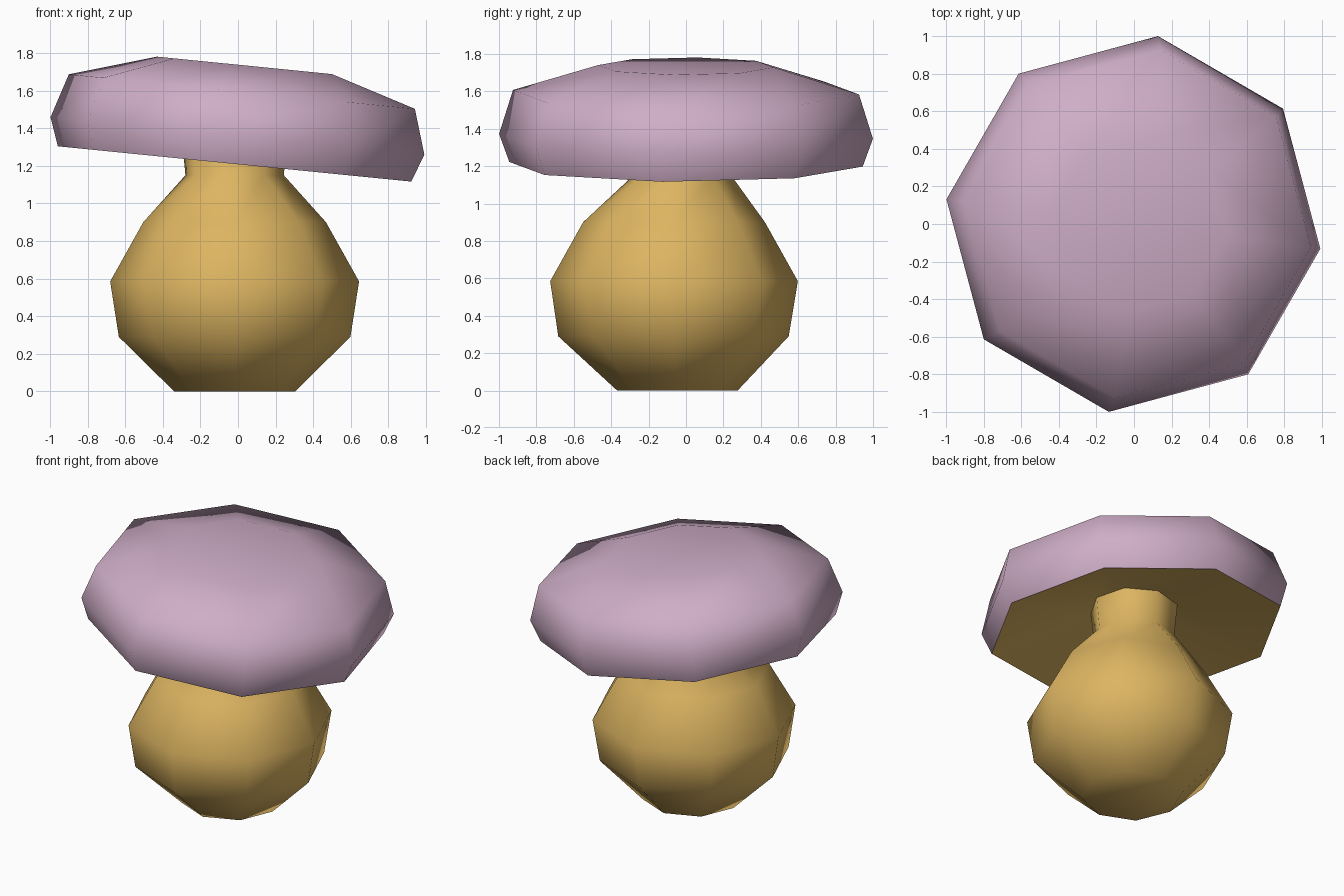
import bpy, math
from mathutils import Vector, Matrix

if "Cube" in bpy.data.objects:
    bpy.data.objects.remove(bpy.data.objects["Cube"])

SIDES = 8

def material(name, rgb):
    m = bpy.data.materials.new(name)
    m.diffuse_color = (*rgb, 1)
    m.use_nodes = True
    m.node_tree.nodes["Principled BSDF"].inputs["Base Color"].default_value = m.diffuse_color
    return m

def ring(centre, r, turn, tilt=0.0):
    """Octagonal ring; tilt leans it about the y axis, keeping its plan outline."""
    rot = Matrix.Rotation(math.radians(tilt), 3, 'Y')
    pts = []
    for i in range(SIDES):
        a = math.radians(turn) + 2 * math.pi * i / SIDES
        pts.append(Vector(centre) + rot @ Vector((r * math.cos(a), r * math.sin(a), 0)))
    return pts

def loft(name, rings, mat, start=True, end=True, angle=60):
    """Skin consecutive rings (listed bottom to top) and close the ends."""
    n = SIDES
    verts = [p for r in rings for p in r]
    faces = []
    for k in range(len(rings) - 1):
        for i in range(n):
            j = (i + 1) % n
            faces.append((k*n + i, k*n + j, (k+1)*n + j, (k+1)*n + i))
    if start:
        faces.append(tuple(reversed(range(n))))
    if end:
        faces.append(tuple(range((len(rings) - 1) * n, len(rings) * n)))
    me = bpy.data.meshes.new(name)
    me.from_pydata([tuple(v) for v in verts], [], faces)
    me.materials.append(mat)
    ob = bpy.data.objects.new(name, me)
    bpy.context.collection.objects.link(ob)
    bpy.ops.object.select_all(action='DESELECT')
    ob.select_set(True)
    bpy.context.view_layer.objects.active = ob
    bpy.ops.object.shade_smooth_by_angle(angle=math.radians(angle))
    return ob

pink = material("dusty pink", (0.62, 0.42, 0.57))
gold = material("golden tan", (0.72, 0.46, 0.12))

# Leaning cap: rim, widest ring, shoulder and flat crown (distance along axis, radius)
TILT, TURN = 5.7, -7.5
axis = Matrix.Rotation(math.radians(TILT), 3, 'Y') @ Vector((0, 0, 1))
base = Vector((-0.018, 0, 1.21))
cap_rings = [ring(base + axis * s, r, TURN, TILT)
             for s, r in ((0, 0.953), (0.15, 1.008), (0.387, 0.933), (0.527, 0.472))]
loft("cap", cap_rings, pink, start=False)

# Hollow underside rising from the rim to the top of the neck
neck_top = ring((-0.018, -0.02, 1.37), 0.285, TURN)
neck_foot = ring((-0.018, -0.02, 1.15), 0.264, TURN)
loft("cap_underside", [neck_top, cap_rings[0]], gold, start=False, end=False)

# Bulbous stem with a short neck
bulb = [ring((-0.018, y, z), r, 0) for y, z, r in
        ((-0.046, 0, 0.322), (-0.067, 0.29, 0.616), (-0.064, 0.585, 0.662), (-0.064, 0.9, 0.486))]
loft("stem", bulb + [neck_foot, neck_top], gold, end=False)
